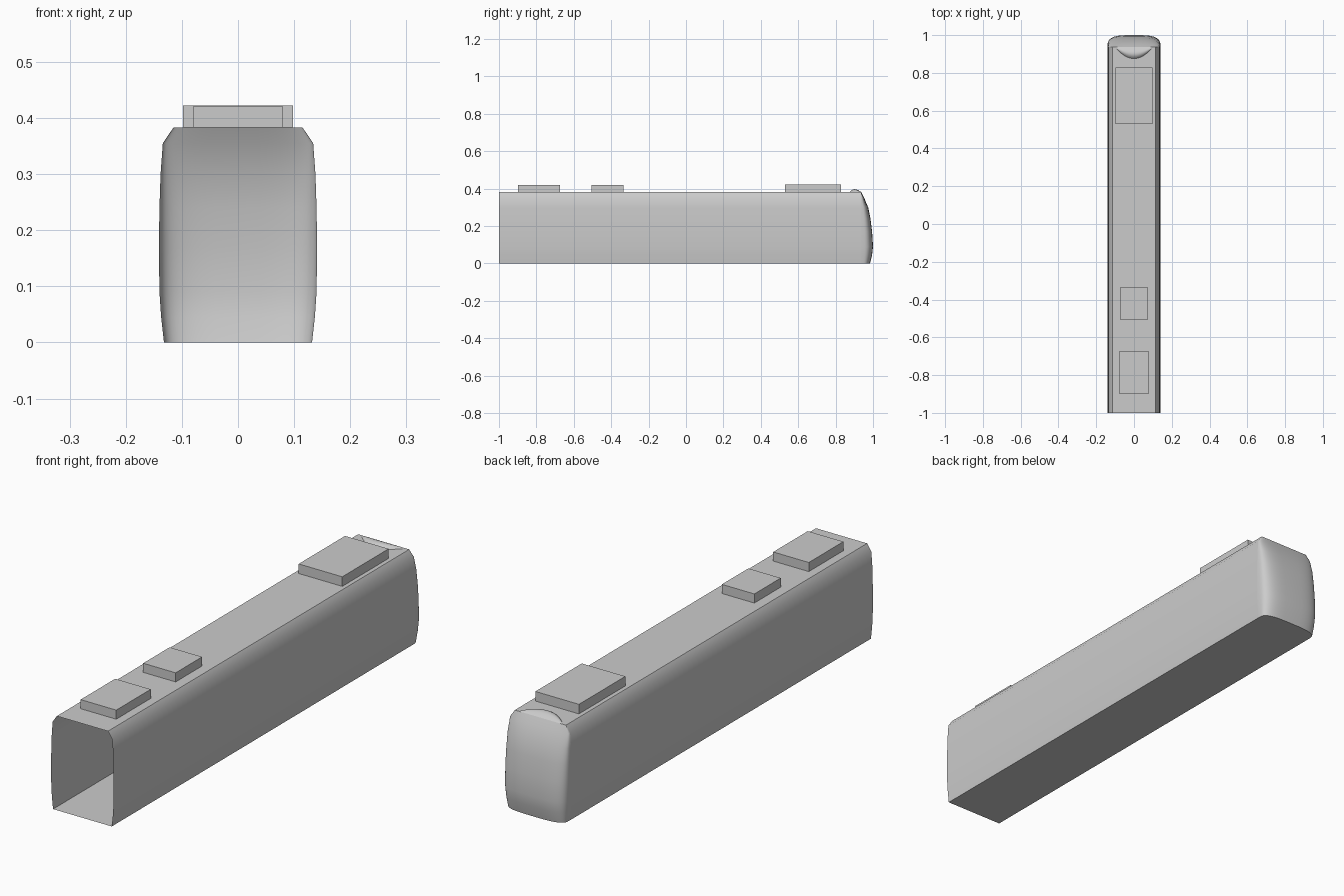
import bpy, bmesh, math

if "Cube" in bpy.data.objects:
    bpy.data.objects.remove(bpy.data.objects["Cube"])

grey = bpy.data.materials.new("plain grey")
grey.use_nodes = True
COLOUR = (0.6, 0.6, 0.6, 1)
grey.diffuse_color = COLOUR
grey.node_tree.nodes["Principled BSDF"].inputs["Base Color"].default_value = COLOUR

# Half cross-section from sill to roof edge: (half width, height, nose tip y)
SIDE = [(0.132, 0, 0.984), (0.137, 0.045, 0.995), (0.14, 0.09, 1.0),
        (0.141, 0.17, 0.995), (0.14, 0.24, 0.986), (0.138, 0.3, 0.974),
        (0.134, 0.355, 0.951), (0.115, 0.383, 0.936)]
JOIN = 0.936
ROOF = 0.383


def make_object(name, bm, smooth=True):
    bmesh.ops.remove_doubles(bm, verts=bm.verts, dist=0.0001)
    bmesh.ops.recalc_face_normals(bm, faces=bm.faces)
    mesh = bpy.data.meshes.new(name)
    bm.to_mesh(mesh)
    bm.free()
    mesh.materials.append(grey)
    ob = bpy.data.objects.new(name, mesh)
    bpy.context.collection.objects.link(ob)
    if smooth:
        bpy.ops.object.select_all(action='DESELECT')
        ob.select_set(True)
        bpy.context.view_layer.objects.active = ob
        bpy.ops.object.shade_smooth_by_angle(angle=math.radians(40))
    return ob


def skin(bm, rows, closed=False):
    """Join rows of points with quads."""
    rings = [[bm.verts.new(p) for p in row] for row in rows]
    for a, b in zip(rings, rings[1:]):
        n = len(a)
        for i in range(n if closed else n - 1):
            j = (i + 1) % n
            bm.faces.new((a[i], a[j], b[j], b[i]))
    return rings


# Carriage body: a tube open at the coupling end
bm = bmesh.new()
outline = [(w, z) for w, z, _ in SIDE] + [(-w, z) for w, z, _ in reversed(SIDE)]
skin(bm, [[(x, y, z) for x, z in outline] for y in (-1, JOIN)], closed=True)
body = make_object("carriage_body", bm)
# The tube is open, so make sure its faces look outwards
if body.data.polygons[0].normal.x < 0:
    body.data.flip_normals()

# Rounded cab nose, bulging out from the end of the body
bm = bmesh.new()
STEPS = 24
rows = []
for w, z, tip in SIDE:
    row = []
    for i in range(STEPS + 1):
        a = math.pi * i / STEPS
        c, s = math.cos(a), max(math.sin(a), 0)
        row.append((w * math.copysign(abs(c) ** 0.6, c),
                    JOIN + (tip - JOIN) * s ** 0.6, z))
    rows.append(row)
rings = skin(bm, rows)
bm.faces.new(rings[0])
nose = make_object("cab_nose", bm)
if nose.data.polygons[STEPS // 2].normal.y < 0:
    nose.data.flip_normals()

# Low curved brow on the roof above the nose
bm = bmesh.new()
rows = []
for i in range(17):
    u = -1 + i / 8
    bulge = 1 - u * u
    rows.append([(0.1 * u, JOIN - 0.06 * bulge * (1 - v / 8),
                  ROOF + 0.014 * bulge * math.sin(math.pi * (v / 8) ** 0.8))
                 for v in range(9)])
skin(bm, rows)
brow = make_object("roof_brow", bm)
if sum(p.normal.z for p in brow.data.polygons) < 0:
    brow.data.flip_normals()

# Roof equipment boxes: (name, half width, y start, y end, top)
for name, w, y0, y1, top in (("rear_roof_unit", 0.098, 0.53, 0.828, 0.422),
                             ("middle_roof_unit", 0.073, -0.505, -0.335, 0.42),
                             ("front_roof_unit", 0.08, -0.897, -0.675, 0.42)):
    bm = bmesh.new()
    bmesh.ops.create_cube(bm, size=1)
    for v in bm.verts:
        v.co.x *= 2 * w
        v.co.y = y1 if v.co.y > 0 else y0
        v.co.z = top if v.co.z > 0 else ROOF
    make_object(name, bm, smooth=False)
